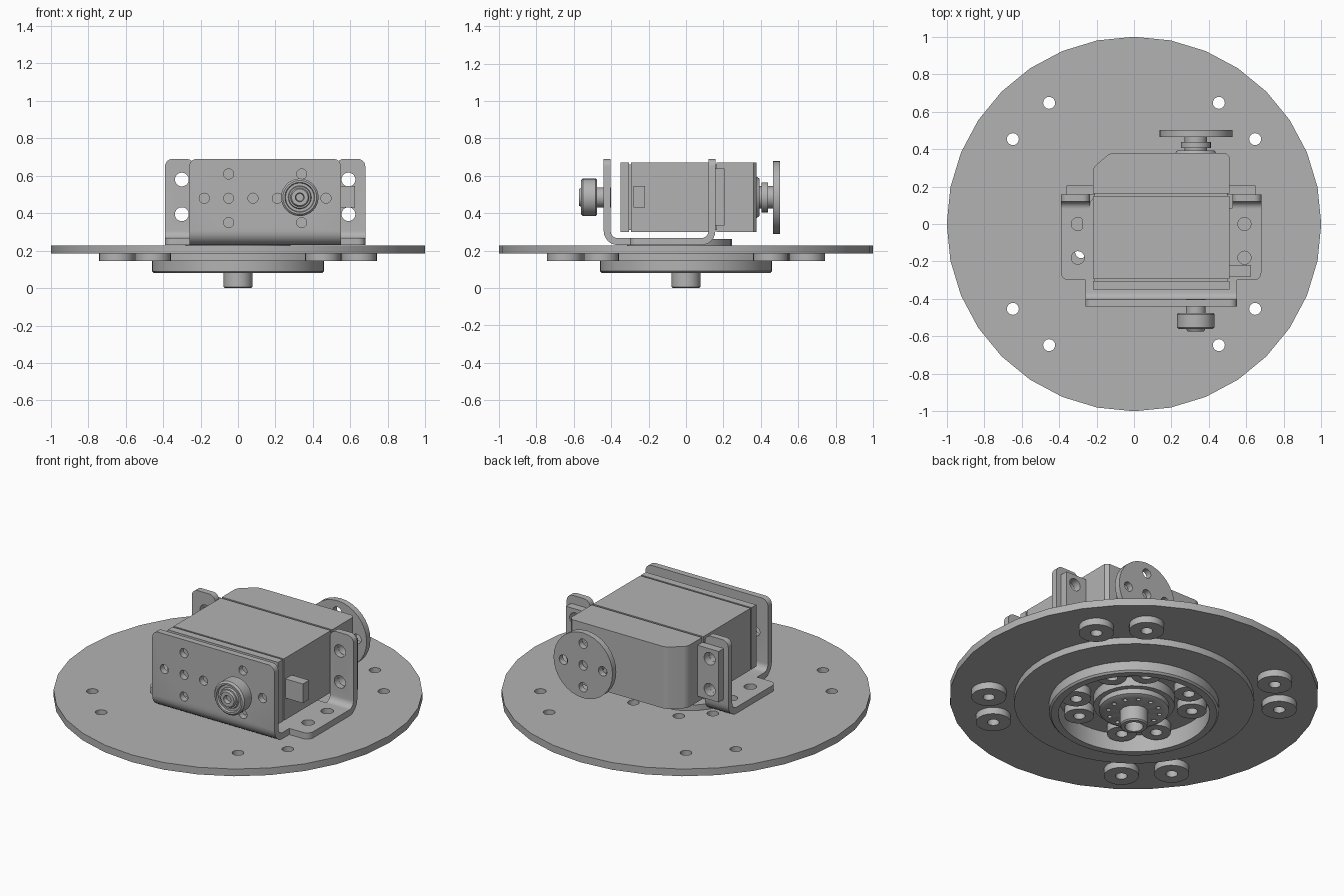
import bpy, bmesh, math
from mathutils import Vector

cube = bpy.data.objects.get("Cube")
if cube:
    bpy.data.objects.remove(cube, do_unlink=True)

grey = bpy.data.materials.new("plain grey")
grey.use_nodes = True
grey.diffuse_color = (0.45, 0.45, 0.45, 1)
grey.node_tree.nodes["Principled BSDF"].inputs["Base Color"].default_value = grey.diffuse_color
made = []


def finish(name, bm):
    bmesh.ops.remove_doubles(bm, verts=bm.verts, dist=1e-5)
    bmesh.ops.recalc_face_normals(bm, faces=bm.faces)
    mesh = bpy.data.meshes.new(name)
    bm.to_mesh(mesh)
    bm.free()
    mesh.materials.append(grey)
    obj = bpy.data.objects.new(name, mesh)
    bpy.context.collection.objects.link(obj)
    made.append(obj)
    return obj


def add_lathe(bm, profile, centre=(0, 0, 0), axis="z", n=32):
    """Turn a closed (radius, height) profile about an axis."""
    c, rings = Vector(centre), []
    for i in range(n):
        a = 2 * math.pi * i / n
        row = []
        for r, h in profile:
            u, v = r * math.cos(a), r * math.sin(a)
            row.append(bm.verts.new(c + Vector((u, h, v) if axis == "y" else (u, v, h))))
        rings.append(row)
    k = len(profile)
    for i in range(n):
        p, q = rings[i], rings[(i + 1) % n]
        for j in range(k):
            bm.faces.new((p[j], p[(j + 1) % k], q[(j + 1) % k], q[j]))
    bmesh.ops.remove_doubles(bm, verts=bm.verts, dist=1e-5)


def lathe(name, profile, centre=(0, 0, 0), axis="z", n=32):
    bm = bmesh.new()
    add_lathe(bm, profile, centre, axis, n)
    return finish(name, bm)


def tube(r, hole, a, b):
    return [(hole, a), (r, a), (r, b), (hole, b)]


def extrude(name, points, start, end, axis, round_edges=None, radius=0.04):
    """Extrude an outline along x or z; optionally round chosen edges."""
    place = (lambda p, t: (t, p[0], p[1])) if axis == "x" else (lambda p, t: (p[0], p[1], t))
    bm = bmesh.new()
    face = bm.faces.new([bm.verts.new(place(p, start)) for p in points])
    out = bmesh.ops.extrude_face_region(bm, geom=[face])
    shift = Vector(place((0, 0), end - start))
    bmesh.ops.translate(bm, vec=shift, verts=[v for v in out["geom"] if isinstance(v, bmesh.types.BMVert)])
    if round_edges:
        edges = [e for e in bm.edges if round_edges(e.verts[0].co, e.verts[1].co)]
        bmesh.ops.bevel(bm, geom=edges, offset=radius, segments=6, profile=0.5, affect="EDGES")
    return finish(name, bm)


def box(name, lo, hi):
    pts = [(lo[0], lo[1]), (hi[0], lo[1]), (hi[0], hi[1]), (lo[0], hi[1])]
    return extrude(name, pts, lo[2], hi[2], "z")


def drill(obj, centres, r, length, axis="z"):
    bm = bmesh.new()
    for c in centres:
        add_lathe(bm, tube(r, 0, -length, length), c, axis, 20)
    cutter = finish("drill", bm)
    made.remove(cutter)
    cutter.hide_render = True
    mod = obj.modifiers.new("holes", "BOOLEAN")
    mod.operation, mod.solver, mod.object = "DIFFERENCE", "EXACT", cutter
    bpy.context.view_layer.objects.active = obj
    bpy.ops.object.modifier_apply(modifier=mod.name)
    bpy.data.objects.remove(cutter, do_unlink=True)


def paired(radius, spread):
    """Two bolt positions either side of each diagonal."""
    angles = [math.radians(45 + 90 * q + s * spread) for q in range(4) for s in (-1, 1)]
    return [(radius * math.cos(a), radius * math.sin(a), 0) for a in angles]


# Base disc with two bolt circles, and spacers under the holes
outer, inner = paired(0.79, 10), paired(0.32, 17)
disc = lathe("base_disc", tube(1, 0, 0.185, 0.228))
drill(disc, outer + inner, 0.032, 1)
for p in outer:
    lathe("outer_spacer", tube(0.095, 0.032, 0.145, 0.186), p, n=24)
for p in inner:
    lathe("inner_spacer", tube(0.08, 0.032, 0.135, 0.186), p, n=24)

# Bearing under the disc
lathe("bearing_flange", tube(0.65, 0.42, 0.145, 0.186), n=48)
lathe("bearing_ring", [(0.41, 0.08), (0.45, 0.08), (0.46, 0.09), (0.46, 0.146),
                       (0.41, 0.186)], n=48)
hub = lathe("hub", [(0, 0.09), (0.17, 0.09), (0.19, 0.1), (0.19, 0.13), (0.22, 0.13),
                    (0.22, 0.186), (0, 0.186)])
drill(hub, [(0.14 * math.cos(i * math.pi / 6), 0.14 * math.sin(i * math.pi / 6), 0.09)
            for i in range(12)], 0.012, 0.03)
lathe("shaft", [(0, 0.06), (0.05, 0.06), (0.05, 0), (0.07, 0), (0.077, 0.007),
                (0.077, 0.1), (0, 0.1)])
lathe("centre_boss", tube(0.28, 0, 0.227, 0.262), (0, -0.035, 0))

# Bent sheet bracket
Z0, Z1, TOP = 0.23, 0.267, 0.69


def bend(y_out, y_end, s):
    """L section with a rounded bend; s points from the wall inwards."""
    arc = [math.radians(90 * i / 6) for i in range(7)]
    cy, cz = y_out + s * 0.075, Z0 + 0.075

    def curve(r):
        return [(cy - s * r * math.cos(a), cz - r * math.sin(a)) for a in arc]
    return ([(y_out, TOP)] + curve(0.075) + [(y_end, Z0), (y_end, Z1)]
            + curve(0.038)[::-1] + [(y_out + s * 0.037, TOP)])


def top_corner(a, b):
    return min(a.z, b.z) > TOP - 0.01 and abs(a.x - b.x) < 0.001


front = extrude("bracket_front", bend(-0.44, -0.29, 1), -0.26, 0.55, "x", top_corner)
drill(front, [(x, -0.42, 0.48) for x in (-0.18, -0.05, 0.08, 0.21, 0.47)]
      + [(x, -0.42, z) for x in (-0.05, 0.34) for z in (0.35, 0.61)], 0.027, 0.1, "y")
floor = extrude("bracket_floor", [(-0.39, -0.3), (0.68, -0.3), (0.68, 0.085), (-0.39, 0.085)],
                Z0, Z1, "z",
                lambda a, b: abs(a.z - b.z) > 0.01 and a.y < -0.2)
drill(floor, [(x, y, 0.25) for x in (-0.3, 0.59) for y in (0, -0.18)], 0.035, 0.01 + Z1 - Z0)
for x0, x1, hx in ((-0.39, -0.235, -0.3), (0.525, 0.68, 0.59)):
    ear = extrude("bracket_ear", bend(0.157, 0.08, -1), x0, x1, "x", top_corner)
    holes = [(hx, 0.14, z) for z in (0.395, 0.58)]
    drill(ear, holes, 0.037, 0.1, "y")
    # Motor mounting tab behind each ear
    lo, hi = (-0.36, -0.2) if hx < 0 else (0.49, 0.65)
    tab = box("mounting_tab", (lo, 0.158, 0.335), (hi, 0.205, 0.64))
    drill(tab, holes, 0.037, 0.1, "y")

# Motor case: front cover, middle, rear gearbox with cut corners
box("case_front_cover", (-0.22, -0.35, 0.3), (0.51, -0.305, 0.67))
box("case_core", (-0.21, -0.34, 0.31), (0.5, 0.25, 0.66))
box("case_middle", (-0.22, -0.295, 0.3), (0.51, 0.15, 0.67))
extrude("case_rear", [(-0.22, 0.162), (0.51, 0.162), (0.51, 0.36), (0.49, 0.378),
                      (-0.13, 0.378), (-0.22, 0.3)], 0.3, 0.67, "z",
        lambda a, b: abs(a.z - b.z) > 0.1 and a.x < 0 and a.y > 0.2, 0.02)
box("cable_socket", (0.5, -0.28, 0.43), (0.625, -0.22, 0.545))

# Output horn at the back
AXIS = (0.33, 0, 0.485)
lathe("output_collar", [(0, 0.37), (0.115, 0.37), (0.1, 0.393), (0.06, 0.393), (0.06, 0.405),
                        (0.08, 0.405), (0.08, 0.438), (0.06, 0.438), (0.06, 0.468), (0, 0.468)],
      AXIS, "y")
horn = lathe("output_horn", tube(0.195, 0, 0.466, 0.502), AXIS, "y")
drill(horn, [(0.33, 0.5, 0.485)] + [(0.33 + dx, 0.5, 0.485 + dz) for dx, dz in
      ((0.13, 0), (-0.13, 0), (0, 0.13), (0, -0.13))], 0.028, 0.1, "y")

# Support bearing at the front
lathe("support_bearing", [(0, -0.4), (0.053, -0.4), (0.053, -0.475), (0.092, -0.475),
                          (0.1, -0.483), (0.1, -0.552), (0.09, -0.562), (0.08, -0.562),
                          (0.076, -0.55), (0.062, -0.55), (0.058, -0.562), (0.05, -0.562),
                          (0.044, -0.573), (0.024, -0.573), (0.02, -0.55), (0, -0.55)],
      AXIS, "y")

# Smooth the round parts and keep edges sharp
bpy.ops.object.select_all(action="DESELECT")
for obj in made:
    obj.select_set(True)
bpy.context.view_layer.objects.active = made[0]
bpy.ops.object.shade_smooth_by_angle(angle=math.radians(30))
